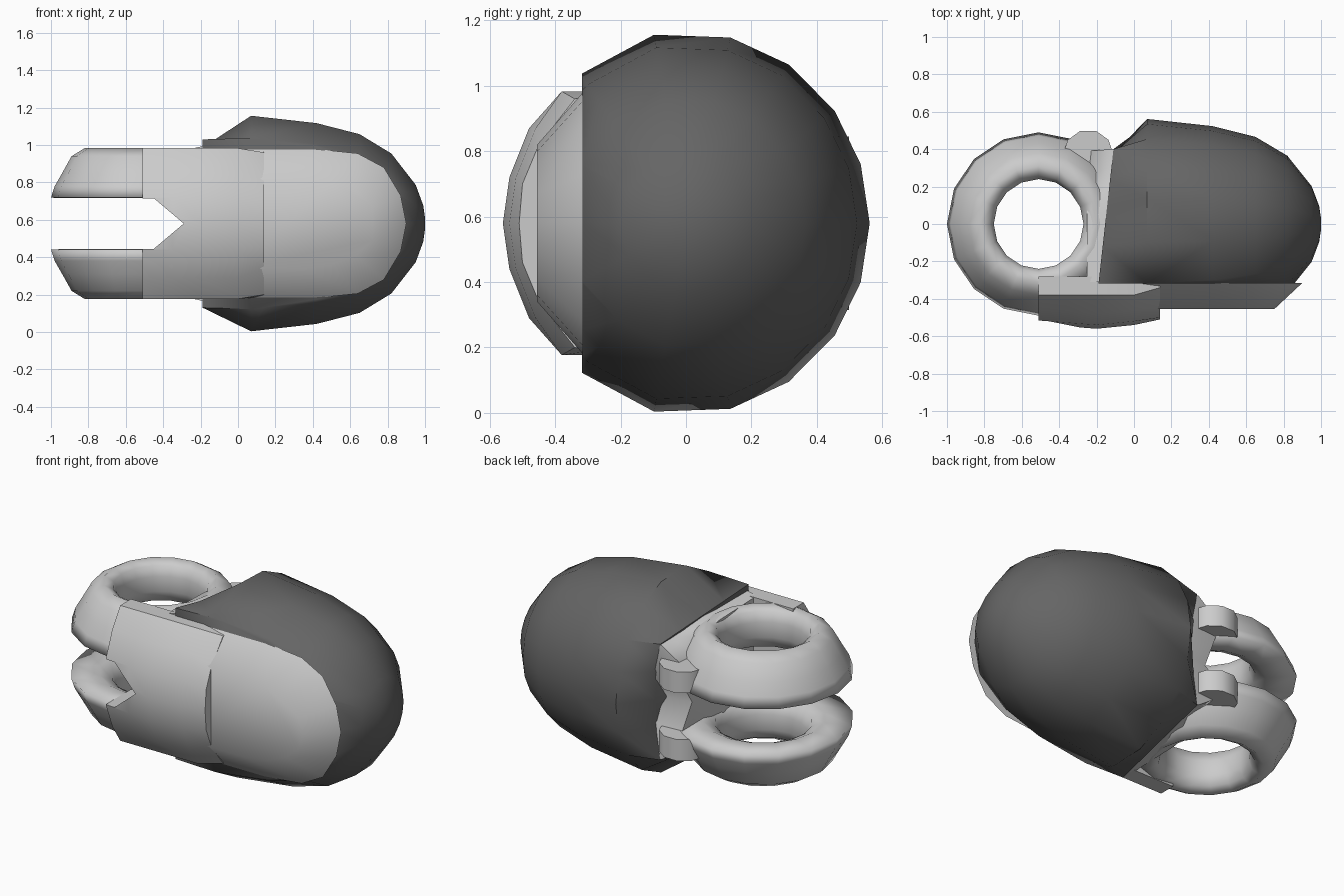
import bpy, bmesh
from math import sin, cos, pi, radians

if "Cube" in bpy.data.objects:
    bpy.data.objects.remove(bpy.data.objects["Cube"])

ZC = 0.58  # height of the main axis


def make(name, loops, wrap=False, smooth=40):
    """Skin a list of equal-length closed point loops into a mesh object."""
    bm = bmesh.new()
    rows = [[bm.verts.new(p) for p in lp] for lp in loops]
    n = len(rows[0])
    for a, b in list(zip(rows, rows[1:])) + ([(rows[-1], rows[0])] if wrap else []):
        for i in range(n):
            j = (i + 1) % n
            bm.faces.new((a[i], a[j], b[j], b[i]))
    if not wrap:
        bm.faces.new(rows[0])
        bm.faces.new(rows[-1])
    bmesh.ops.remove_doubles(bm, verts=bm.verts, dist=1e-5)
    bmesh.ops.recalc_face_normals(bm, faces=bm.faces)
    me = bpy.data.meshes.new(name)
    bm.to_mesh(me)
    bm.free()
    ob = bpy.data.objects.new(name, me)
    bpy.context.collection.objects.link(ob)
    shade(ob, smooth)
    return ob


def shade(ob, deg):
    bpy.ops.object.select_all(action='DESELECT')
    bpy.context.view_layer.objects.active = ob
    ob.select_set(True)
    bpy.ops.object.shade_smooth_by_angle(angle=radians(deg))


def mirrored(half):
    """Profile of (y, dz) pairs mirrored about the main axis."""
    return half + [(y, -z) for y, z in reversed(half) if z > 0]


def mouth(a):
    """Squared-off end of the shell at angle a (degrees from the back)."""
    if a <= 36:
        t = a / 36
        return -.07 - .04 * t, .39 + .01 * t, .345 * t
    if a <= 125:
        t = (a - 36) / 89
        return -.11 - .08 * t, .4 - .72 * t, .345 + .105 * t
    t = (a - 125) / 55
    return -.19, -.32 - .13 * t, .45 * (1 - t)


# dark domed shell around the x axis
half_angles = [0, 18, 36, 56, 76, 100, 125, 152, 180]
angles = half_angles + [-a for a in half_angles[-2:0:-1]]
loops = [[]]
for a in angles:
    x, y, z = mouth(abs(a))
    loops[0].append((x, y, ZC + (z if a >= 0 else -z)))
for x, r in [(.07, .585), (.42, .545), (.65, .485),
             (.82, .38), (.95, .21), (.99, .1), (1.0, .03)]:
    loops.append([(x, .96 * r * cos(radians(a)),
                   ZC + r * sin(radians(a)) * (.95 if abs(a) == 125 else 1)) for a in angles])
shell = make("domed_shell", loops)
bm = bmesh.new()
bm.from_mesh(shell.data)
bmesh.ops.bisect_plane(bm, geom=bm.verts[:] + bm.edges[:] + bm.faces[:],
                       plane_co=(0, -.318, 0), plane_no=(0, -1, 0), clear_outer=True)
bmesh.ops.holes_fill(bm, edges=[e for e in bm.edges if e.is_boundary])
bm.to_mesh(shell.data)
bm.free()
shade(shell, 75)
dark = bpy.data.materials.new("dark_grey")
dark.diffuse_color = (.13, .13, .13, 1)
dark.use_nodes = True
dark.node_tree.nodes["Principled BSDF"].inputs["Base Color"].default_value = dark.diffuse_color
shell.data.materials.append(dark)

# bevelled front plate with a rounded end
outer = mirrored([(0, .4), (.4, .4), (.64, .375), (.78, .3), (.87, .15), (.9, 0)])
inner = mirrored([(0, .24), (.35, .24), (.5, .22), (.63, .17), (.72, .09), (.75, 0)])
make("front_plate", [[(x, y, ZC + z) for x, z in o] for o, y in
                     ((outer, -.315), (inner, -.455))], smooth=60)

# curved clevis body at the front
full = [(-.28, .403), (-.38, .403), (-.48, .29), (-.54, .14), (-.56, 0)]
end = [(-.28, .39), (-.34, .38), (-.45, .24), (-.5, .12), (-.51, 0)]
sections = []
for x, half, dy in [(-.51, full, .025), (-.35, full, .012), (-.2, full, 0),
                    (0, full, .02), (.14, end, 0)]:
    sections.append([(x, y + (dy if y < -.4 else 0), ZC + z) for y, z in mirrored(half)])
body = make("clevis_body", sections)

# V-ended slot between the two lugs
slot = [(-.7, -.135), (-.45, -.135), (-.29, 0), (-.45, .135), (-.7, .135)]
cutter = make("slot_cutter", [[(x, y, ZC + z) for x, z in slot] for y in (-.8, .2)])
cutter.hide_render = True
mod = body.modifiers.new("slot", 'BOOLEAN')
mod.operation = 'DIFFERENCE'
mod.solver = 'EXACT'
mod.object = cutter
bpy.context.view_layer.objects.active = body
bpy.ops.object.modifier_apply(modifier=mod.name)
bpy.data.objects.remove(cutter)
shade(body, 60)

# web joining the lugs to the shell, taller where it meets the shell
lug_side = mirrored([(-.31, .4), (.05, .39), (.18, .35), (.26, .26), (.39, .25), (.39, .138), (.3, 0)])
shell_side = mirrored([(-.31, .43), (.05, .39), (.2, .365), (.3, .35), (.4, .34), (.4, .13), (.32, 0)])
make("web", [[(x, y, ZC + z) for y, z in p]
             for x, p in ((-.25, lug_side), (-.12, shell_side), (-.05, shell_side))], smooth=75)

# pair of rounded ring lugs with small hinge bosses
ring = [(.33, .136), (.265, .165), (.24, .23), (.24, .32), (.26, .375), (.31, .403),
        (.38, .36), (.43, .27), (.47, .2), (.49, .138)]
for side, s in (("upper", 1), ("lower", -1)):
    make(side + "_ring_lug",
         [[(-.51 + r * cos(a), r * sin(a), ZC + s * z) for r, z in ring]
          for a in (2 * pi * i / 16 for i in range(16))], wrap=True, smooth=180)
    make(side + "_hinge_boss",
         [[(-.245 + .135 * cos(a), .37 + .135 * sin(a), ZC + s * z)
           for a in (2 * pi * i / 10 for i in range(10))] for z in (.138, .265)], smooth=50)
